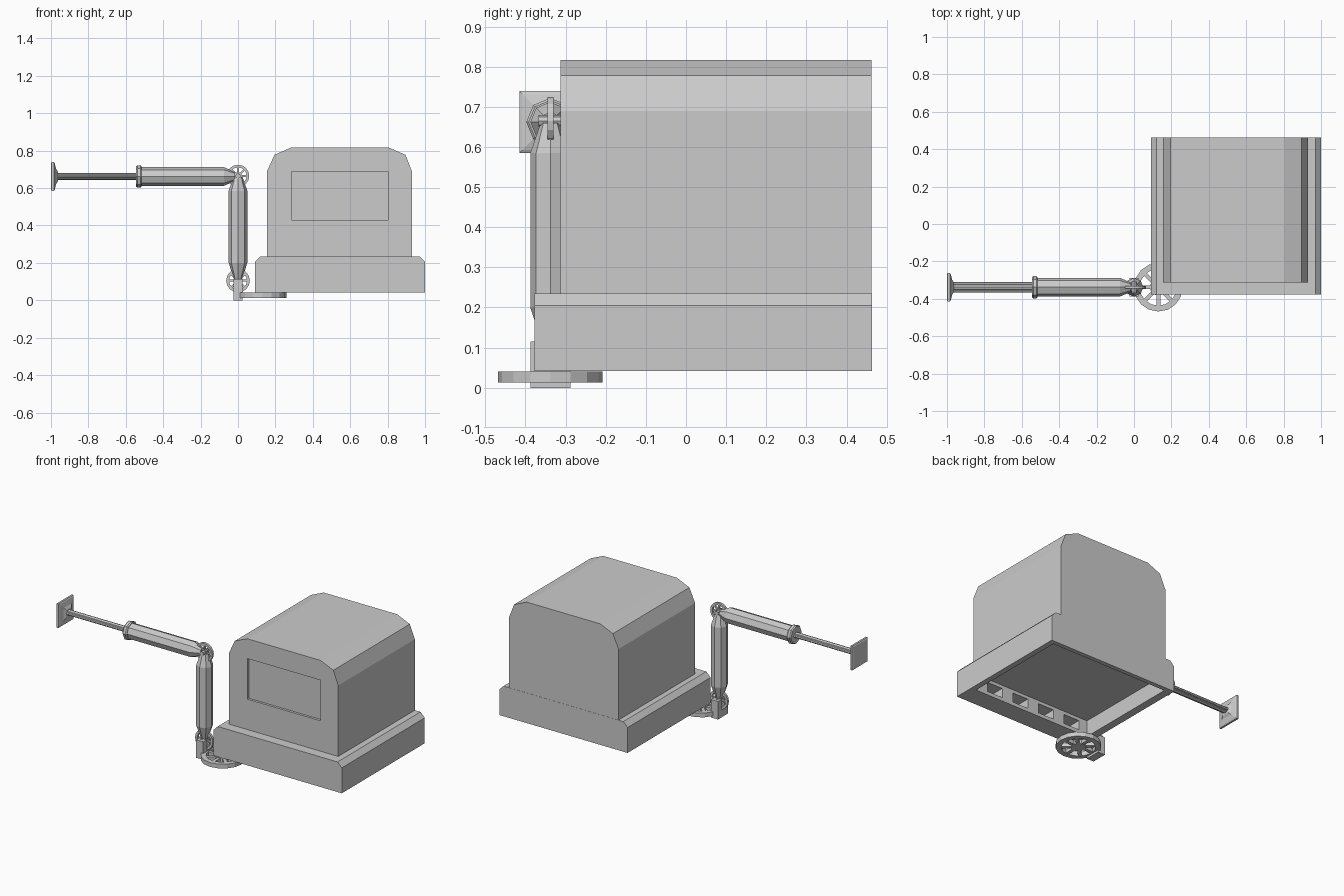
import bpy, bmesh
from math import cos, sin, pi
from mathutils import Matrix, Vector

if "Cube" in bpy.data.objects:
    bpy.data.objects.remove(bpy.data.objects["Cube"])

AY, AZ = -0.338, 0.662      # arm centre line in y, upper arm height


def finish(name, bm):
    bmesh.ops.recalc_face_normals(bm, faces=bm.faces)
    me = bpy.data.meshes.new(name)
    bm.to_mesh(me)
    bm.free()
    ob = bpy.data.objects.new(name, me)
    bpy.context.collection.objects.link(ob)
    return ob


def add_box(bm, lo, hi, mat=Matrix()):
    lo, hi = Vector(lo), Vector(hi)
    size = Matrix.Diagonal((*(hi - lo), 1))
    bmesh.ops.create_cube(bm, size=1, matrix=mat @ Matrix.Translation((lo + hi) / 2) @ size)


def boxes(name, spans):
    bm = bmesh.new()
    for lo, hi in spans:
        add_box(bm, lo, hi)
    return finish(name, bm)


def profile_y(name, pts, y0, y1):
    """Front (x, z) outline extruded along y."""
    bm = bmesh.new()
    face = bm.faces.new([bm.verts.new((x, y0, z)) for x, z in pts])
    ext = bmesh.ops.extrude_face_region(bm, geom=[face])
    verts = [v for v in ext["geom"] if isinstance(v, bmesh.types.BMVert)]
    bmesh.ops.translate(bm, verts=verts, vec=(0, y1 - y0, 0))
    return finish(name, bm)


def loft(name, stations, place, sides=8, turn=0.0):
    """Rings of (height, radius) along local z, capped at both ends."""
    bm = bmesh.new()
    rings = [[bm.verts.new(place @ Vector((r * cos(turn + 2 * pi * i / sides),
                                           r * sin(turn + 2 * pi * i / sides), h)))
              for i in range(sides)] for h, r in stations]
    for a, b in zip(rings, rings[1:]):
        for i in range(sides):
            j = (i + 1) % sides
            bm.faces.new((a[i], a[j], b[j], b[i]))
    bm.faces.new(rings[0])
    bm.faces.new(rings[-1])
    return finish(name, bm)


def spoked_wheel(name, place, radius, thick, spokes=8, sides=16):
    bm = bmesh.new()
    t = thick / 2
    # rim
    corners = [(radius, -t), (radius, t), (radius * 0.76, t), (radius * 0.76, -t)]
    rings = [[bm.verts.new((r * cos(2 * pi * i / sides), r * sin(2 * pi * i / sides), z))
              for r, z in corners] for i in range(sides)]
    for i in range(sides):
        a, b = rings[i], rings[(i + 1) % sides]
        for k in range(4):
            m = (k + 1) % 4
            bm.faces.new((a[k], b[k], b[m], a[m]))
    # hub and spokes
    bmesh.ops.create_cone(bm, cap_ends=True, segments=sides, radius1=radius * 0.34,
                          radius2=radius * 0.34, depth=thick)
    for i in range(spokes):
        add_box(bm, (radius * 0.28, -radius * 0.08, -t * 0.8),
                (radius * 0.8, radius * 0.08, t * 0.8), Matrix.Rotation(2 * pi * i / spokes, 4, 'Z'))
    bmesh.ops.transform(bm, matrix=place, verts=bm.verts)
    return finish(name, bm)


def cut(target, cutter):
    cutter.hide_render = True
    mod = target.modifiers.new("cut", 'BOOLEAN')
    mod.operation, mod.solver, mod.object = 'DIFFERENCE', 'EXACT', cutter
    bpy.context.view_layer.objects.active = target
    bpy.ops.object.modifier_apply(modifier=mod.name)
    bpy.data.objects.remove(cutter)


# Base with chamfered upper edges, hollow underneath with front slots
base = profile_y("base", [(0.09, 0.042), (0.09, 0.205), (0.12, 0.235), (0.97, 0.235),
                          (1.0, 0.205), (1.0, 0.042)], -0.377, 0.463)
cut(base, boxes("base_hollow", [((0.14, -0.25, 0.0), (0.965, 0.435, 0.145))]))
cut(base, boxes("base_slots", [((0.2 + 0.19 * i, -0.35, 0.065), (0.31 + 0.19 * i, -0.22, 0.125))
                               for i in range(4)]))

# Cabin with faceted roof and recessed front panel
cabin = profile_y("cabin", [(0.155, 0.23), (0.155, 0.69), (0.195, 0.778), (0.285, 0.817),
                            (0.805, 0.817), (0.895, 0.778), (0.93, 0.69), (0.93, 0.23)],
                  -0.313, 0.462)
cut(cabin, boxes("panel_recess", [((0.285, -0.4, 0.43), (0.803, -0.298, 0.69))]))

# Swivel wheel lying flat under the front corner
spoked_wheel("swivel_wheel", Matrix.Translation((0.13, AY, 0.027)), 0.13, 0.027)

# Bracket with two cheeks around the lower joint
boxes("arm_bracket", [((-0.025, -0.388, 0), (0.025, -0.288, 0.045)),
                      ((-0.025, -0.388, 0.045), (0.025, -0.352, 0.115)),
                      ((-0.025, -0.324, 0.045), (0.025, -0.288, 0.115))])

# Joint wheels
on_side = Matrix.Rotation(pi / 2, 4, 'X')
for name, z, r in (("lower_joint_wheel", 0.105, 0.063), ("upper_joint_wheel", 0.665, 0.06)):
    spoked_wheel(name, Matrix.Translation((0, AY, z)) @ on_side, r, 0.015)
    loft(name.replace("wheel", "pin"), [(-0.03, 0.014), (0.03, 0.014)],
         Matrix.Translation((0, AY, z)) @ on_side)

# Lower arm, octagonal with tapered ends
loft("lower_arm", [(0.115, 0.022), (0.2, 0.05), (0.585, 0.05), (0.66, 0.024)],
     Matrix.Translation((0, AY, 0)))

# Upper arm, running along -x, with an end flange
along = Matrix.Translation((0, AY, AZ)) @ Matrix.Rotation(-pi / 2, 4, 'Y')
loft("upper_arm", [(0.015, 0.024), (0.075, 0.05), (0.52, 0.05)], along)
loft("upper_arm_flange", [(0.515, 0.054), (0.522, 0.06), (0.538, 0.06), (0.545, 0.054)], along)

# Piston rods
for name, dy, r in (("piston_rod", 0, 0.018), ("left_guide_rod", 0.018, 0.009),
                    ("right_guide_rod", -0.018, 0.009)):
    loft(name, [(0.53, r), (0.98, r)], Matrix.Translation((0, dy, 0)) @ along)

# Square pad at the end of the arm
k = 2 ** 0.5
loft("end_pad", [(0.962, 0.025 * k), (0.972, 0.04 * k), (0.98, 0.07 * k), (0.984, 0.077 * k),
                 (0.996, 0.077 * k), (1.0, 0.07 * k)], along, sides=4, turn=pi / 4)
